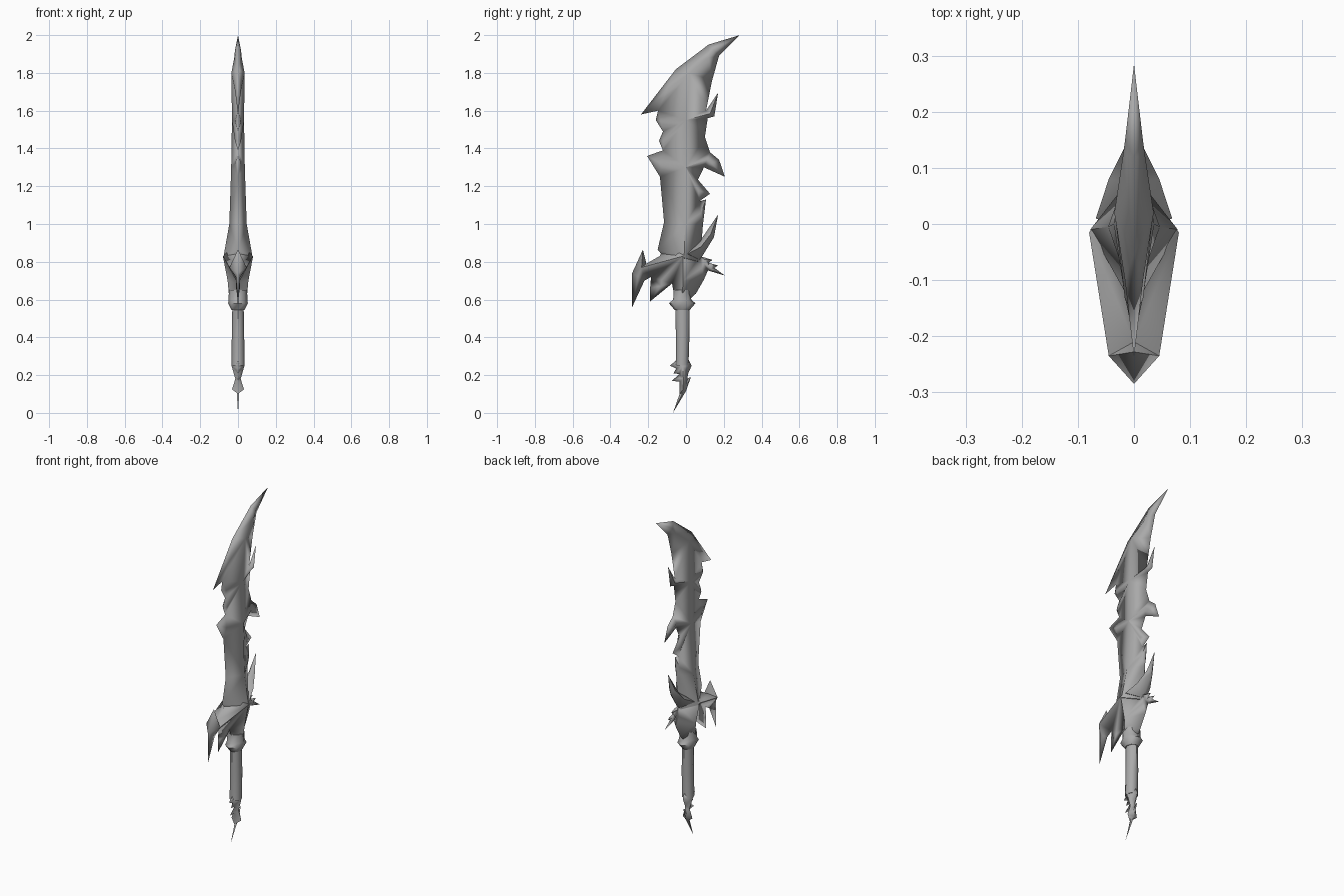
import bpy, bmesh, math
from mathutils import Vector
from mathutils.geometry import delaunay_2d_cdt

default_cube = bpy.data.objects.get("Cube")
if default_cube:
    bpy.data.objects.remove(default_cube, do_unlink=True)

# One plain metal colour
metal = bpy.data.materials.new("grey_metal")
metal.use_nodes = True
colour = (0.4, 0.4, 0.4, 1)
metal.diffuse_color = colour
for node in metal.node_tree.nodes:
    if node.type == "BSDF_PRINCIPLED":
        node.inputs["Base Color"].default_value = colour
        node.inputs["Roughness"].default_value = 0.6


def finish(name, bm, smooth_degrees=50):
    """Turn a bmesh into a shaded object made of metal."""
    mesh = bpy.data.meshes.new(name)
    bm.to_mesh(mesh)
    bm.free()
    mesh.materials.append(metal)
    part = bpy.data.objects.new(name, mesh)
    bpy.context.scene.collection.objects.link(part)
    bpy.ops.object.select_all(action="DESELECT")
    part.select_set(True)
    bpy.context.view_layer.objects.active = part
    bpy.ops.object.shade_smooth_by_angle(angle=math.radians(smooth_degrees))
    return part


def ridged_plate(name, outline, ridge, barb_thickness=0.15):
    """Sharp-edged part: a (y, z) outline rising to a (y, z, half width) ridge."""
    count = len(outline)
    flat = [Vector(p) for p in outline] + [Vector(p[:2]) for p in ridge]
    height = [0] * count + [p[2] for p in ridge]
    ridge_edges = [(i, i + 1) for i in range(count, len(flat) - 1)]
    points, _, faces, sources, _, _ = delaunay_2d_cdt(
        flat, ridge_edges, [list(range(count))], 1, 1e-5)

    bm = bmesh.new()
    verts = []
    for point, source in zip(points, sources):
        x = height[source[0]] if source else 0
        verts.append(bm.verts.new((x, point.x, point.y)))
    for face in faces:
        bm.faces.new([verts[i] for i in face])

    # Swell the barbs, which lie away from the main ridge
    inner = [e for e in bm.edges if not e.is_boundary
             and all(v.co.x == 0 for v in e.verts)]
    if inner:
        lengths = {e: e.calc_length() for e in inner}
        swell = barb_thickness * sum(lengths.values()) / len(inner)
        made = bmesh.ops.subdivide_edges(bm, edges=inner, cuts=1, use_grid_fill=True)
        for item in made["geom_inner"]:
            if isinstance(item, bmesh.types.BMVert):
                item.co.x = min(swell, 0.02)
    bmesh.ops.triangulate(bm, faces=bm.faces[:])
    bm.normal_update()
    for face in bm.faces:
        if face.normal.x < 0:
            face.normal_flip()

    part = finish(name, bm)
    mirror = part.modifiers.new("Mirror", "MIRROR")
    mirror.use_axis[0] = True
    mirror.merge_threshold = 0.0001
    return part


def turned(name, rings, sides=8):
    """Oval tube through rings of (z, y centre, x radius, y radius)."""
    bm = bmesh.new()
    loops = []
    for z, y, rx, ry in rings:
        angles = [math.tau * i / sides for i in range(sides)]
        loops.append([bm.verts.new((rx * math.cos(a), y + ry * math.sin(a), z))
                      for a in angles])
    for low, high in zip(loops, loops[1:]):
        for i in range(sides):
            j = (i + 1) % sides
            bm.faces.new((low[i], low[j], high[j], high[i]))
    bm.faces.new(loops[0][::-1])
    bm.faces.new(loops[-1])
    return finish(name, bm)


# Blade: front edge upward, hooked tip, then the barbed back edge downward
front_edge = [
    (-.1, .8), (-.15, .865), (-.116, 1.01), (-.138, 1.25), (-.206, 1.36),
    (-.122, 1.39), (-.143, 1.44), (-.122, 1.49), (-.16, 1.55), (-.148, 1.6),
    (-.238, 1.58), (-.053, 1.82), (.12, 1.95)]
back_edge = [
    (.285, 2), (.175, 1.89), (.138, 1.76), (.106, 1.6), (.17, 1.695),
    (.15, 1.57), (.115, 1.56), (.1, 1.46), (.127, 1.38), (.175, 1.34),
    (.206, 1.25), (.095, 1.3), (.063, 1.235), (.127, 1.16), (.07, 1.12),
    (.106, 1.13), (.09, 1), (.074, .8)]
ridged_plate("blade", front_edge + back_edge, [
    (-.01, .82, .078), (-.005, 1, .046), (0, 1.3, .036),
    (0, 1.55, .032), (.02, 1.8, .035), (.12, 1.88, .02)])

# Guard: drooping front horns, short rear thorns and tapered throat
horns = [
    (-.06, .61), (-.074, .685), (-.19, .59), (-.19, .66), (-.185, .72),
    (-.22, .7), (-.285, .56), (-.285, .74), (-.228, .865), (-.21, .79),
    (-.14, .83), (-.1, .9)]
thorns = [
    (0, .9), (.074, .83), (.14, .81), (.12, .795), (.17, .78), (.15, .768),
    (.206, .727), (.116, .754), (.095, .706), (.053, .632), (.02, .6)]
ridged_plate("guard", horns + thorns, [
    (-.235, .77, .045), (-.015, .83, .08), (-.015, .7, .055), (-.02, .625, .048)])

# Rear guard spike sweeping up beside the blade
ridged_plate("rear_guard_spike", [
    (-.02, .83), (.074, .91), (.17, 1.05), (.148, .93), (.074, .81)],
    [(.01, .842, .068), (.08, .88, .045), (.13, .945, .02)])

# Collar and grip
turned("collar", [
    (.545, -.02, .035, .04), (.58, -.02, .052, .07),
    (.6, -.02, .05, .048), (.65, -.02, .048, .045)])
turned("grip", [
    (.25, -.02, .034, .036), (.28, -.02, .034, .034),
    (.4, -.018, .033, .036), (.56, -.018, .03, .037)])

# Pommel: thorned cap, narrow neck and claw
ridged_plate("pommel", [
    (-.05, .28), (-.085, .25), (-.052, .235), (-.066, .21), (-.035, .205),
    (-.075, .17), (-.034, .165), (-.034, .1), (-.069, 0), (0, .115),
    (.026, .19), (.008, .182), (.01, .205), (.03, .25), (.015, .28)],
    [(-.018, .25, .034), (-.014, .18, .014), (-.015, .125, .032)])
